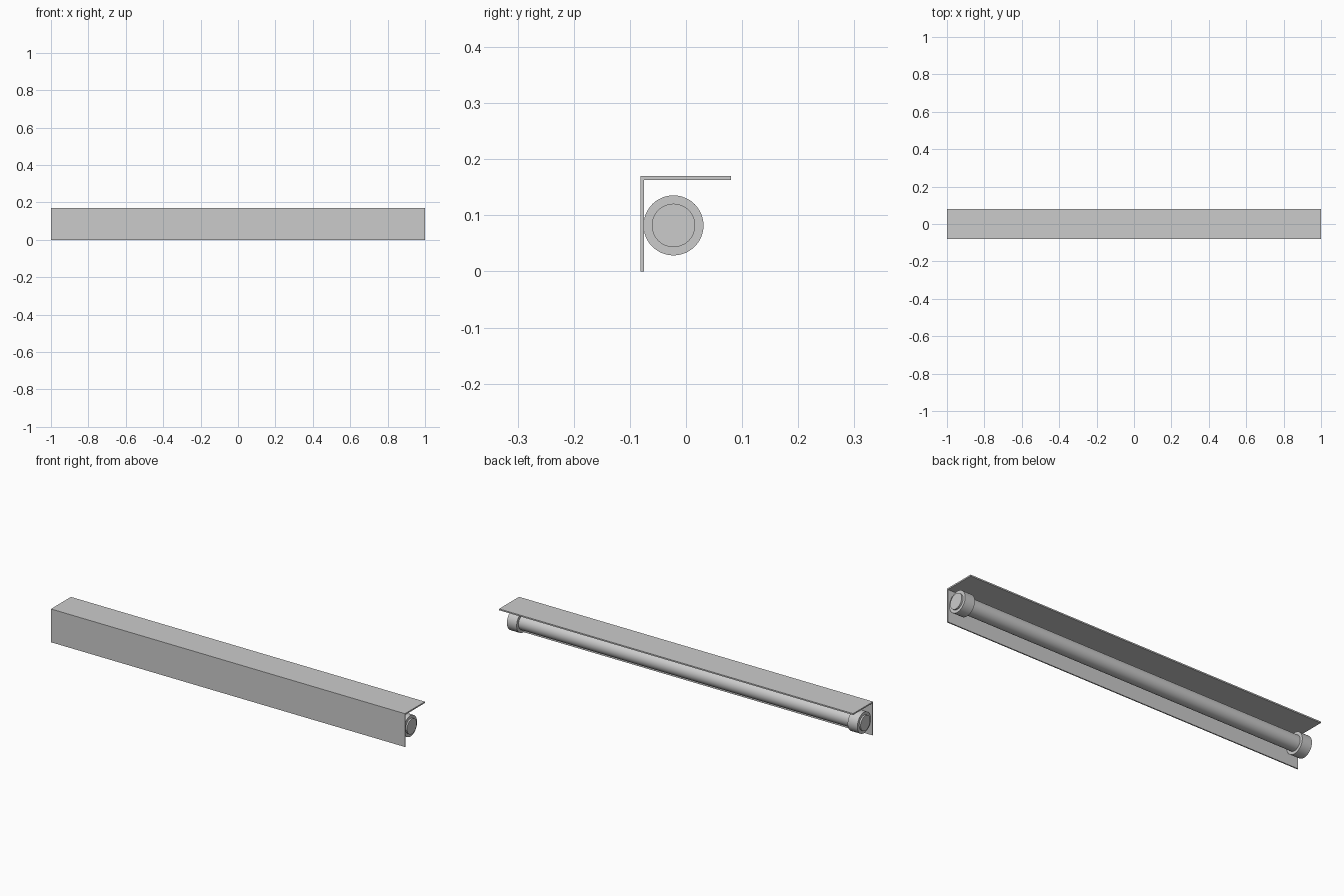
import bpy, bmesh, math

if "Cube" in bpy.data.objects:
    bpy.data.objects.remove(bpy.data.objects["Cube"])

CY, CZ = -0.0223, 0.082   # tube axis


def finish(name, bm):
    bmesh.ops.recalc_face_normals(bm, faces=bm.faces[:])
    me = bpy.data.meshes.new(name)
    bm.to_mesh(me)
    bm.free()
    ob = bpy.data.objects.new(name, me)
    bpy.context.collection.objects.link(ob)
    return ob


def extrude_x(name, pts, x0, x1):
    bm = bmesh.new()
    f = bm.faces.new([bm.verts.new((x0, y, z)) for y, z in pts])
    r = bmesh.ops.extrude_face_region(bm, geom=[f])
    vs = [v for v in r["geom"] if isinstance(v, bmesh.types.BMVert)]
    bmesh.ops.translate(bm, verts=vs, vec=(x1 - x0, 0, 0))
    return finish(name, bm)


def lathe_x(name, profile, n=48):
    """Revolve (x, radius) points round the tube axis, ends closed."""
    bm = bmesh.new()
    rings = [[bm.verts.new((x, CY + r * math.cos(2 * math.pi * i / n),
                            CZ + r * math.sin(2 * math.pi * i / n)))
              for i in range(n)] for x, r in profile]
    for a, b in zip(rings, rings[1:]):
        for i in range(n):
            j = (i + 1) % n
            bm.faces.new((a[i], a[j], b[j], b[i]))
    bm.faces.new(rings[0])
    bm.faces.new(rings[-1])
    ob = finish(name, bm)
    bpy.ops.object.select_all(action='DESELECT')
    ob.select_set(True)
    bpy.context.view_layer.objects.active = ob
    bpy.ops.object.shade_smooth_by_angle(angle=math.radians(30))
    return ob


# L-shaped angle cover
extrude_x("angle_cover", [(-0.081, 0), (-0.075, 0), (-0.075, 0.163),
                          (0.08, 0.163), (0.08, 0.17), (-0.081, 0.17)], -1, 1)

# Long tube
lathe_x("tube", [(-0.95, 0.0387), (0.95, 0.0387)])

# Stepped end caps
for side, s in (("left", -1), ("right", 1)):
    lathe_x(side + "_end_cap", [(s * 0.935, 0.0535), (s * 0.99, 0.0535),
                                (s * 0.99, 0.0387), (s * 0.998, 0.0387)])
